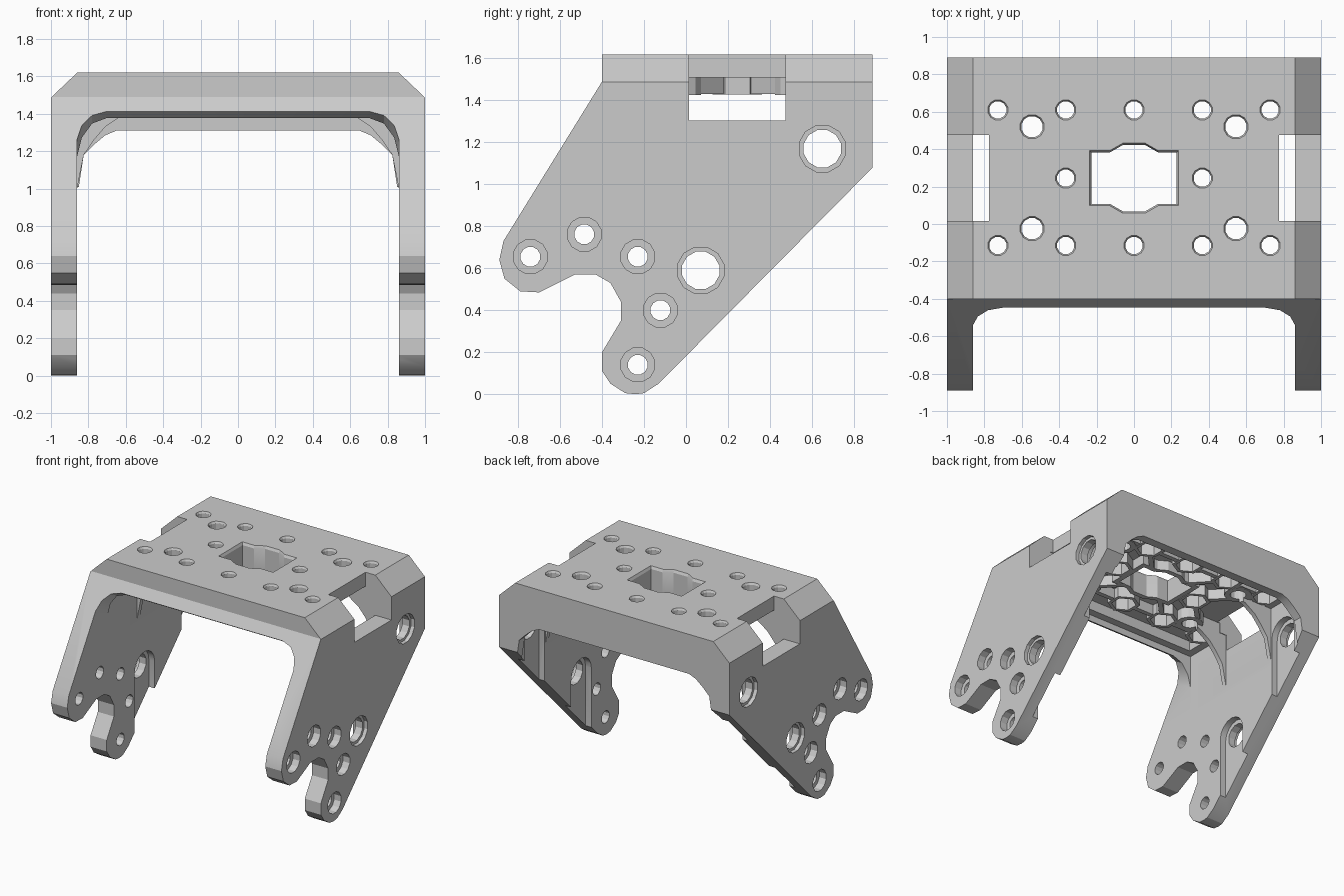
import bpy, bmesh, math
from mathutils import Vector

if "Cube" in bpy.data.objects:
    bpy.data.objects.remove(bpy.data.objects["Cube"])

grey = bpy.data.materials.new("plain_grey")
grey.diffuse_color = (0.6, 0.6, 0.6, 1)
grey.use_nodes = True
grey.node_tree.nodes["Principled BSDF"].inputs["Base Color"].default_value = grey.diffuse_color


def loft(name, a, b):
    """Closed solid between two matching loops of 3D points."""
    bm = bmesh.new()
    va = [bm.verts.new(p) for p in a]
    vb = [bm.verts.new(p) for p in b]
    n = len(va)
    bm.faces.new(va)
    bm.faces.new(vb[::-1])
    for i in range(n):
        bm.faces.new((va[i], vb[i], vb[(i + 1) % n], va[(i + 1) % n]))
    bmesh.ops.recalc_face_normals(bm, faces=bm.faces)
    me = bpy.data.meshes.new(name)
    bm.to_mesh(me)
    bm.free()
    ob = bpy.data.objects.new(name, me)
    bpy.context.collection.objects.link(ob)
    me.materials.append(grey)
    return ob


def along_x(name, pts, x0, x1):
    return loft(name, [(x0, y, z) for y, z in pts], [(x1, y, z) for y, z in pts])


def along_y(name, pts, y0, y1, lift0=0):
    return loft(name, [(x, y0, z + lift0) for x, z in pts], [(x, y1, z) for x, z in pts])


def along_z(name, pts, z0, z1):
    return loft(name, [(x, y, z0) for x, y in pts], [(x, y, z1) for x, y in pts])


def box(x0, x1, y0, y1, z0, z1):
    return along_z("box", [(x0, y0), (x1, y0), (x1, y1), (x0, y1)], z0, z1)


def ring(u, v, r, n, turn=0.5):
    return [(u + r * math.cos((i + turn) * 2 * math.pi / n),
             v + r * math.sin((i + turn) * 2 * math.pi / n)) for i in range(n)]


def combine(body, tool, op="DIFFERENCE"):
    """Apply a boolean and throw the tool away."""
    bpy.context.view_layer.objects.active = body
    m = body.modifiers.new("bool", "BOOLEAN")
    m.object, m.operation, m.solver = tool, op, "EXACT"
    bpy.ops.object.modifier_apply(modifier=m.name)
    bpy.data.objects.remove(tool)


def mirrored(half):
    return half + [(-x, z) for x, z in reversed(half)]


# Bracket: side outline swept across the full width
side = [(-.40, 1.62), (.89, 1.62), (.89, 1.08), (-.13, .05), (-.20, .005), (-.24, 0),
        (-.29, .005), (-.36, .05), (-.40, .11), (-.40, .20), (-.31, .35), (-.31, .44),
        (-.36, .53), (-.43, .57), (-.53, .57), (-.70, .485), (-.79, .49),
        (-.865, .55), (-.89, .64), (-.87, .73), (-.40, 1.49)]
bracket = along_x("bracket", side, -1, 1)

# Chamfered long top edges
for s in (-1, 1):
    combine(bracket, along_y("edge", [(s * .86, 1.62), (s * 1.1, 1.392), (s * 1.1, 1.8),
                                      (s * .86, 1.8)], -2, 2))

# Inner opening: rear arch, front arch square to the sloped edge, hollow between
rear = [(.86, -.2), (.86, .95), (.825, 1.18), (.77, 1.235), (.71, 1.285), (.65, 1.31)]
front = [(.86, -.6), (.86, 1.17), (.835, 1.27), (.78, 1.345), (.70, 1.375)]
combine(bracket, along_y("rear_arch", mirrored(rear), -1.2, 1.2))
combine(bracket, along_y("front_arch", mirrored(front), -1.0, -.385, .378))
combine(bracket, box(-.86, .86, -.39, .82, -.2, 1.43))
combine(bracket, box(-.80, .80, -.33, .76, 1.3, 1.51))

# Underside webs and hexagonal bosses
small = [(x, y) for y in (.61, -.115) for x in (-.728, -.365, 0, .365, .728)]
small += [(-.365, .245), (.365, .245)]
large = [(x, y) for x in (-.545, .545) for y in (.52, -.025)]


def web(p, q, t=.018):
    p, q = Vector(p), Vector(q)
    d = (q - p).normalized()
    n = Vector((-d.y, d.x)) * t
    return along_z("web", [tuple(v) for v in (p - n, q - n, q + n, p + n)], 1.43, 1.53)


for y in (.61, -.115):
    combine(bracket, web((-.82, y), (.82, y)), "UNION")
    for s in (-1, 1):
        for a, b in (((.728, y), (.365, .245)), ((.365, y), (.02, .245))):
            combine(bracket, web((s * a[0], a[1]), (s * b[0], b[1])), "UNION")
for x, y in small:
    combine(bracket, along_z("boss", ring(x, y, .118, 6), 1.428, 1.54), "UNION")
for x, y in large:
    combine(bracket, along_z("boss", ring(x, y, .10, 12), 1.426, 1.55), "UNION")


def window(e):
    q = [(.235 + e, .145 + e), (.13, .145 + e), (.06, .185 + e)]
    loop = q + [(-x, y) for x, y in reversed(q)]
    return [(x, y + .245) for x, y in loop] + [(-x, .245 - y) for x, y in loop]


combine(bracket, along_z("collar", window(.03), 1.432, 1.56), "UNION")

# Arched gussets beside the edge slots
gusset = [(.87, .95), (.825, 1.18), (.77, 1.26), (.71, 1.33), (.62, 1.39), (.50, 1.435),
          (.50, 1.53), (.87, 1.53)]
for s in (-1, 1):
    for y in (-.025, .48):
        combine(bracket, along_y("gusset", [(s * x, z) for x, z in gusset], y, y + .035), "UNION")

# Edge slots
for s in (-1, 1):
    a, b = sorted((s * .775, s * 1.2))
    combine(bracket, box(a, b, .015, .475, 1.305, 1.8))

# Central window with a chamfered rim
combine(bracket, along_z("window", window(-.008), 1.2, 1.8))
combine(bracket, loft("rim", [(x, y, 1.60) for x, y in window(-.008)],
                      [(x, y, 1.63) for x, y in window(.007)]))

# Plate holes with rims, and nut pockets underneath
for holes, r in ((small, .047), (large, .058)):
    for x, y in holes:
        combine(bracket, along_z("hole", ring(x, y, r, 12), 1.2, 1.8))
        combine(bracket, loft("rim", [(u, v, 1.605) for u, v in ring(x, y, r, 12)],
                              [(u, v, 1.625) for u, v in ring(x, y, r + .011, 12)]))
for x, y in small:
    combine(bracket, along_z("nut", ring(x, y, .09, 6), 1.35, 1.525))

# Leg holes: counterbored screws and large holes with inner relief channels
screws = [(-.742, .655), (-.485, .762), (-.23, .655), (-.122, .40), (-.23, .14)]
pivots = [(.07, .59), (.65, 1.17)]
for s in (-1, 1):
    for holes, r, bore, depth in ((screws, .048, .083, .06), (pivots, .092, .114, .03)):
        for y, z in holes:
            combine(bracket, along_x("hole", ring(y, z, r, 12), s * .8, s * 1.1))
            combine(bracket, along_x("bore", ring(y, z, bore, 12), s * (1 - depth), s * 1.1))
    for y, z in pivots:
        top = [(y + .125 * math.cos(k * math.pi / 8), z + .125 * math.sin(k * math.pi / 8))
               for k in range(9)]
        combine(bracket, along_x("relief", top + [(y - .125, z - .6), (y + .125, z - .6)],
                                 s * .80, s * .91))

# Smooth the rounded outlines, keep edges sharp
bpy.ops.object.select_all(action="DESELECT")
bracket.select_set(True)
bpy.context.view_layer.objects.active = bracket
bpy.ops.object.shade_smooth_by_angle(angle=math.radians(25))
